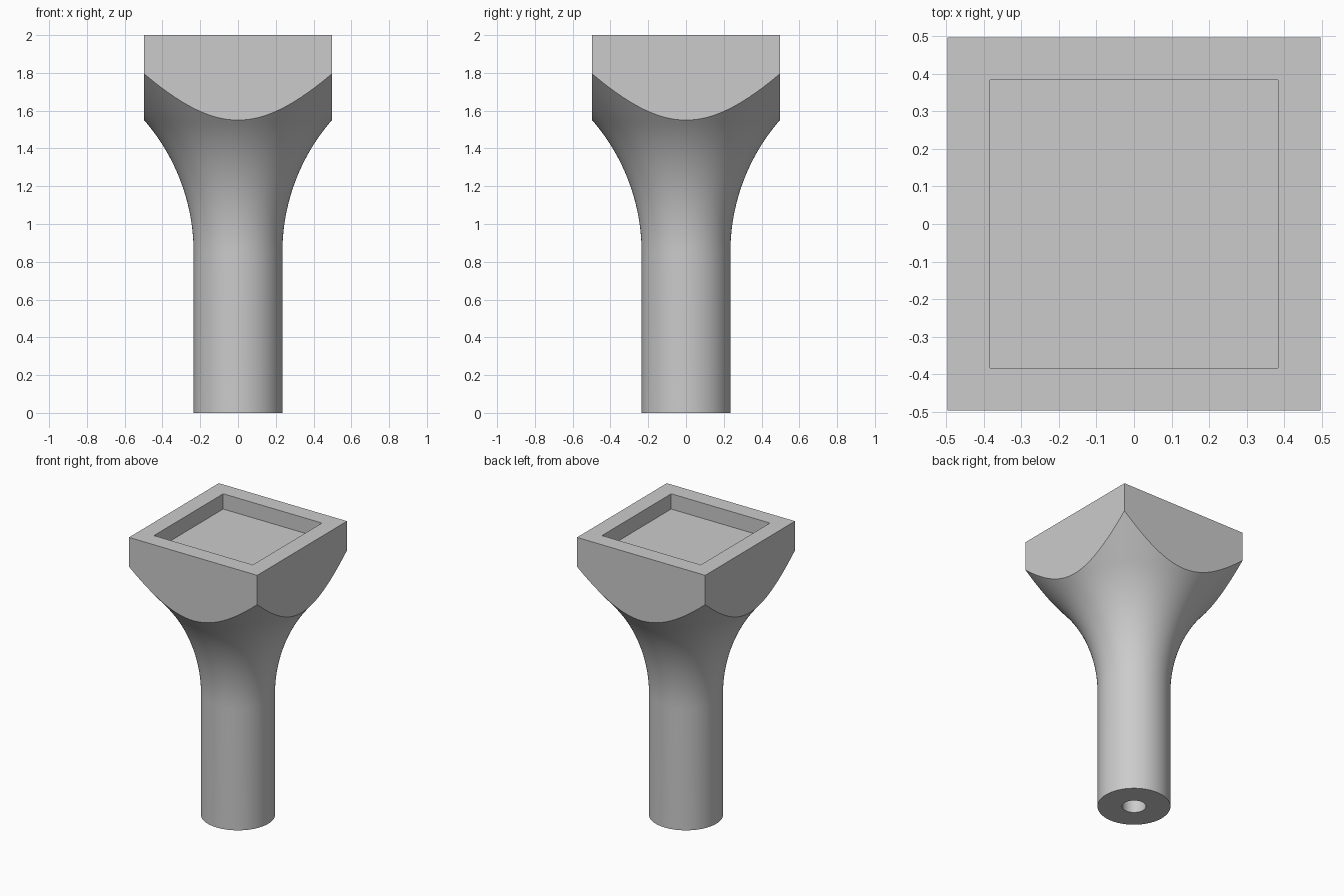
import bpy, bmesh, math
from mathutils import Matrix

cube = bpy.data.objects.get("Cube")
if cube:
    bpy.data.objects.remove(cube, do_unlink=True)

STEM_R, HALF, HEIGHT = 0.235, 0.497, 2.0
FLARE_Z, LIP_Z, CORNER_Z = 0.85, 1.55, 1.795

grey = bpy.data.materials.new("plain_grey")
grey.use_nodes = True
grey.diffuse_color = (0.6, 0.6, 0.6, 1)
grey.node_tree.nodes["Principled BSDF"].inputs["Base Color"].default_value = (0.6, 0.6, 0.6, 1)


def finish(bm, name):
    bmesh.ops.recalc_face_normals(bm, faces=bm.faces)
    mesh = bpy.data.meshes.new(name)
    bm.to_mesh(mesh)
    bm.free()
    mesh.materials.append(grey)
    obj = bpy.data.objects.new(name, mesh)
    bpy.context.collection.objects.link(obj)
    return obj


def lathe(name, profile, steps=128):
    bm = bmesh.new()
    verts = [bm.verts.new((r, 0, z)) for r, z in profile]
    edges = [bm.edges.new(pair) for pair in zip(verts, verts[1:])]
    bmesh.ops.spin(bm, geom=verts + edges, cent=(0, 0, 0), axis=(0, 0, 1),
                   angle=math.tau, steps=steps)
    bmesh.ops.remove_doubles(bm, verts=bm.verts, dist=1e-5)
    return finish(bm, name)


def block(name, half, z0, z1):
    bm = bmesh.new()
    bmesh.ops.create_cube(bm, size=1, matrix=Matrix.Translation((0, 0, (z0 + z1) / 2))
                          @ Matrix.Diagonal((2 * half, 2 * half, z1 - z0, 1)))
    return finish(bm, name)


def cut(target, tool, operation):
    tool.hide_render = True
    mod = target.modifiers.new(operation.lower(), "BOOLEAN")
    mod.operation, mod.object, mod.solver = operation, tool, "EXACT"
    bpy.context.view_layer.objects.active = target
    bpy.ops.object.modifier_apply(modifier=mod.name)
    bpy.data.objects.remove(tool, do_unlink=True)


# Round stem, arc flare, then a straight cone past the square corners
d, h = HALF - STEM_R, LIP_Z - FLARE_Z
radius = (d * d + h * h) / (2 * d)
sweep = math.asin(h / radius)
profile = [(0, 0), (STEM_R, 0)]
for i in range(25):
    a = sweep * i / 24
    profile.append((STEM_R + radius * (1 - math.cos(a)), FLARE_Z + radius * math.sin(a)))
slope = (CORNER_Z - LIP_Z) / (HALF * (math.sqrt(2) - 1))
profile += [(0.8, LIP_Z + slope * (0.8 - HALF)), (0.8, HEIGHT + 0.1), (0, HEIGHT + 0.1)]
post = lathe("flared_post", profile)

# Trim the flare to a square head, then sink the tray and the bottom bore
cut(post, block("square_trim", HALF, -0.1, HEIGHT), "INTERSECT")
cut(post, block("tray_cutter", 0.383, HEIGHT - 0.107, HEIGHT + 0.2), "DIFFERENCE")
cut(post, lathe("bore_cutter", [(0, -0.1), (0.077, -0.1), (0.077, 0.4), (0, 0.4)], 64),
    "DIFFERENCE")

# Smooth the round surfaces and keep the edges crisp
bpy.ops.object.select_all(action="DESELECT")
post.select_set(True)
bpy.context.view_layer.objects.active = post
bpy.ops.object.shade_smooth_by_angle(angle=math.radians(25))
